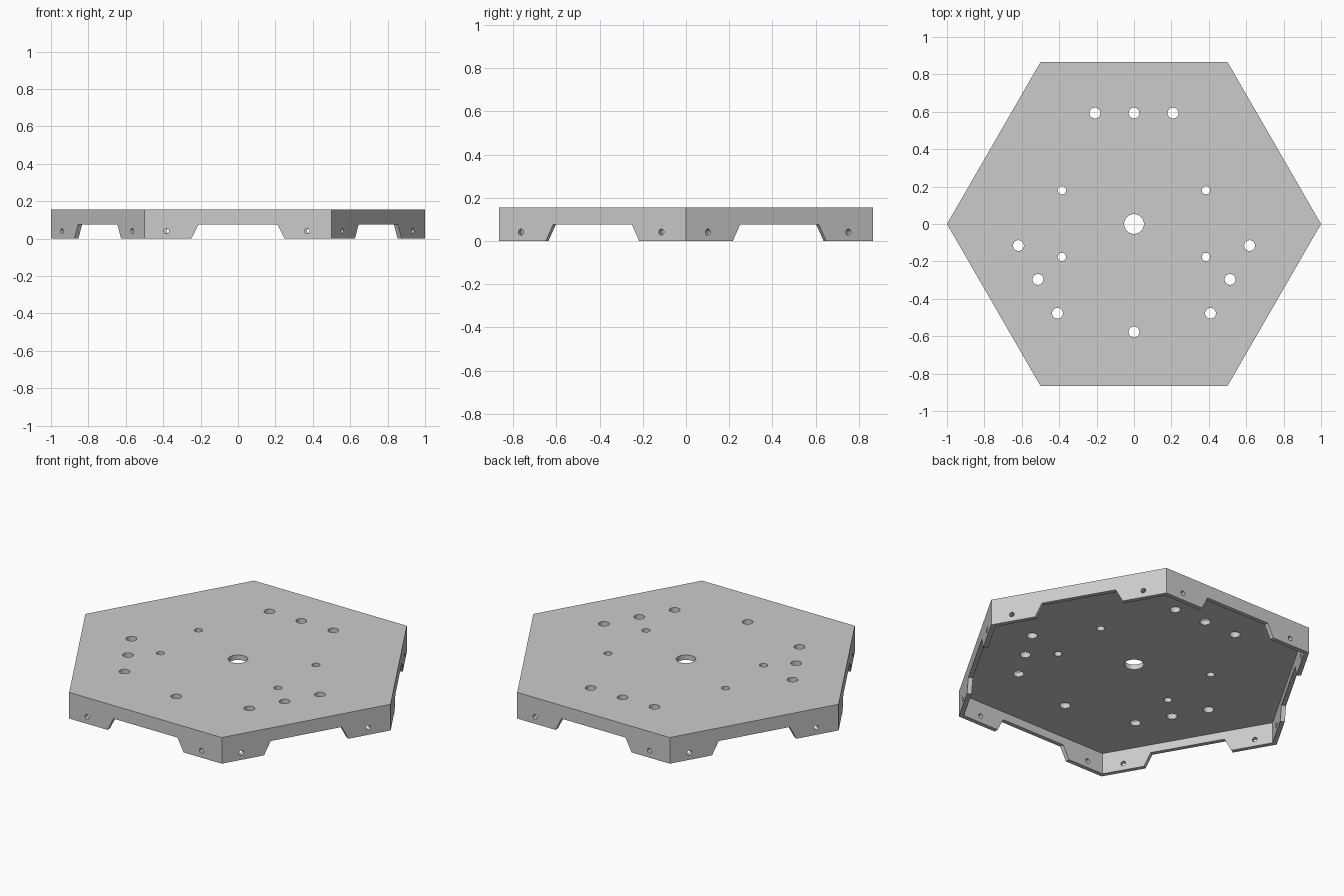
import bpy, bmesh, math
from mathutils import Matrix, Vector

cube = bpy.data.objects.get("Cube")
if cube:
    bpy.data.objects.remove(cube, do_unlink=True)

HEIGHT, PLATE, WALL, NOTCH = 0.155, 0.03, 0.025, 0.077
APOTHEM = math.cos(math.pi / 6)

grey = bpy.data.materials.new("light_grey")
grey.use_nodes = True
colour = (0.6, 0.6, 0.6, 1)
grey.diffuse_color = colour
grey.node_tree.nodes["Principled BSDF"].inputs["Base Color"].default_value = colour


def prism(bm, outline, depth, matrix):
    """Extrude an xy outline along local z, then place it."""
    low = [bm.verts.new(matrix @ Vector((x, y, 0))) for x, y in outline]
    face = bm.faces.new(low)
    new = bmesh.ops.extrude_face_region(bm, geom=[face])["geom"]
    shift = matrix.to_3x3() @ Vector((0, 0, depth))
    bmesh.ops.translate(bm, vec=shift, verts=[g for g in new if isinstance(g, bmesh.types.BMVert)])


def ring(radius, sides):
    return [(radius * math.cos(math.tau * i / sides), radius * math.sin(math.tau * i / sides))
            for i in range(sides)]


def make_object(name, bm):
    bmesh.ops.recalc_face_normals(bm, faces=bm.faces)
    mesh = bpy.data.meshes.new(name)
    bm.to_mesh(mesh)
    bm.free()
    mesh.materials.append(grey)
    obj = bpy.data.objects.new(name, mesh)
    bpy.context.collection.objects.link(obj)
    return obj


def cut(target, cutter):
    cutter.hide_render = True
    mod = target.modifiers.new("cut", 'BOOLEAN')
    mod.operation, mod.solver, mod.object = 'DIFFERENCE', 'EXACT', cutter
    bpy.context.view_layer.objects.active = target
    bpy.ops.object.modifier_apply(modifier=mod.name)
    bpy.data.objects.remove(cutter, do_unlink=True)


# Hexagonal body
bm = bmesh.new()
prism(bm, ring(1, 6), HEIGHT, Matrix())
body = make_object("hexagonal_base_plate", bm)

# Hollow underside, leaving a thin plate and skirt
bm = bmesh.new()
prism(bm, ring((APOTHEM - WALL) / APOTHEM, 6), HEIGHT - PLATE + 0.05, Matrix.Translation((0, 0, -0.05)))
cut(body, make_object("cavity_cutter", bm))

# Skirt notches and screw holes on all six sides
bm = bmesh.new()
notch = [(-0.26, -0.02), (0.26, -0.02), (0.21, NOTCH), (-0.21, NOTCH)]
upright = Matrix.Rotation(math.pi / 2, 4, 'X')
for side in range(6):
    turn = Matrix.Rotation(side * math.pi / 3, 4, 'Z')
    prism(bm, notch, 0.12, turn @ Matrix.Translation((0, -APOTHEM + 0.06, 0)) @ upright)
    for x in (-0.383, 0.368):
        prism(bm, ring(0.014, 16), 0.08,
              turn @ Matrix.Translation((x, -APOTHEM + 0.04, 0.041)) @ upright)

# Plate holes: centre, front, four small ones and three rows of three
holes = [(0, 0, 0.053), (0, -0.577, 0.029)]
holes += [(x, y, 0.022) for x in (-0.385, 0.385) for y in (-0.176, 0.18)]
for turn in range(3):
    rot = Matrix.Rotation(turn * math.tau / 3, 3, 'Z')
    for x in (-0.209, 0, 0.209):
        p = rot @ Vector((x, 0.593, 0))
        holes.append((p.x, p.y, 0.029))
for x, y, radius in holes:
    prism(bm, ring(radius, 32), 0.1, Matrix.Translation((x, y, 0.1)))
cut(body, make_object("opening_cutter", bm))

# Smooth hole walls, crisp edges
bpy.ops.object.select_all(action='DESELECT')
body.select_set(True)
bpy.context.view_layer.objects.active = body
bpy.ops.object.shade_smooth_by_angle(angle=math.radians(30))
